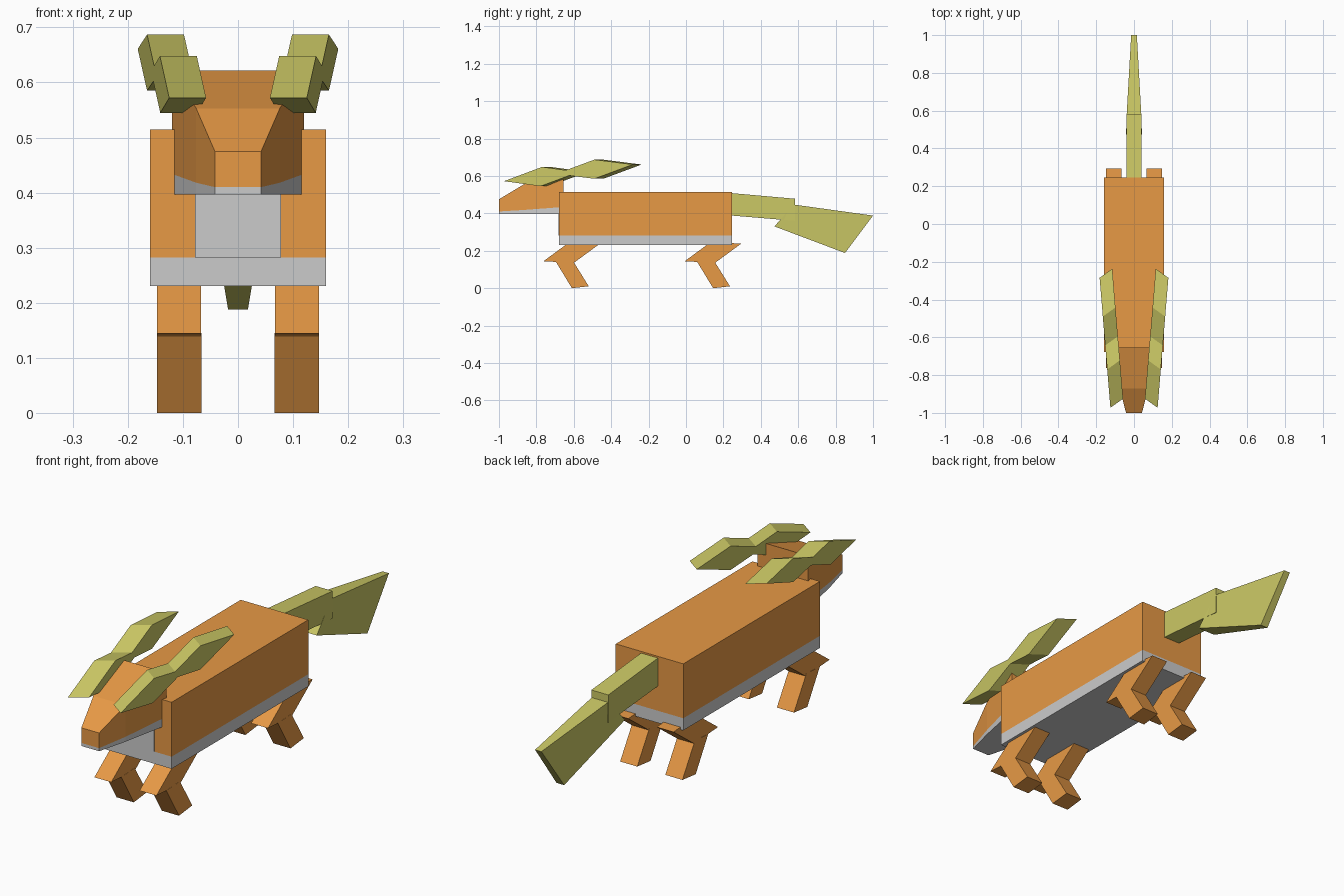
import bpy, bmesh

if "Cube" in bpy.data.objects:
    bpy.data.objects.remove(bpy.data.objects["Cube"])


def material(name, rgb):
    m = bpy.data.materials.new(name)
    m.diffuse_color = (*rgb, 1)
    m.use_nodes = True
    m.node_tree.nodes["Principled BSDF"].inputs["Base Color"].default_value = m.diffuse_color
    return m


FUR = material("orange_fur", (0.8, 0.32, 0.06))
LEAF = material("olive_leaf", (0.60, 0.58, 0.13))


def loft(name, rings, mat=None, mirror=False):
    """Skin a list of equal-length point rings and cap both ends."""
    bm = bmesh.new()
    vs = [[bm.verts.new(p) for p in ring] for ring in rings]
    n = len(rings[0])
    for a, b in zip(vs, vs[1:]):
        for i in range(n):
            j = (i + 1) % n
            bm.faces.new((a[i], a[j], b[j], b[i]))
    bm.faces.new(vs[0])
    bm.faces.new(vs[-1])
    bmesh.ops.recalc_face_normals(bm, faces=bm.faces)
    me = bpy.data.meshes.new(name)
    bm.to_mesh(me)
    bm.free()
    ob = bpy.data.objects.new(name, me)
    bpy.context.collection.objects.link(ob)
    if mat:
        me.materials.append(mat)
    if mirror:
        ob.modifiers.new("Mirror", 'MIRROR').use_mirror_merge = False
    return ob


def section(hw, y, z0, z1):
    """Rectangular cross-section across the body at a given y."""
    return [(-hw, y, z0), (hw, y, z0), (hw, y, z1), (-hw, y, z1)]


def extrude(name, profile, x0, x1, mat, mirror=False):
    """Extrude a (y, z) profile from x0 to x1."""
    return loft(name, [[(x, y, z) for y, z in profile] for x in (x0, x1)], mat, mirror)


# Torso, grey belly and grey chest panel
loft("torso", [section(0.16, y, 0.282, 0.515) for y in (-0.678, 0.247)], FUR)
loft("belly", [section(0.16, y, 0.23, 0.282) for y in (-0.678, 0.247)])
loft("chest_panel", [section(0.078, y, 0.282, 0.515) for y in (-0.681, -0.67)])

# Tapered head with grey jaw
loft("head", [section(0.042, -1.0, 0.41, 0.475),
              section(0.076, -0.87, 0.418, 0.553),
              section(0.12, -0.655, 0.434, 0.622)], FUR)
loft("jaw", [section(0.042, -1.0, 0.397, 0.41),
             section(0.076, -0.87, 0.397, 0.418),
             section(0.12, -0.655, 0.397, 0.434)])


# Leaf ears: slanted profile, inner side sheared backwards, splayed outwards
def ear(name, profile):
    rings = []
    for inset, shift in ((0, 0), (0.067, 0.048)):
        rings.append([(0.125 + 0.083 * (y + 0.973) - inset, y + shift, z)
                      for y, z in profile])
    loft(name, rings, LEAF, True)


ear("ear_leaf_front", [(-0.973, 0.572), (-0.77, 0.648), (-0.575, 0.621), (-0.778, 0.545)])
ear("ear_leaf_back", [(-0.695, 0.611), (-0.49, 0.687), (-0.285, 0.661), (-0.49, 0.585)])

# Legs: slanted thigh and shin, front and rear pairs
for part, dy in (("front", 0), ("rear", 0.755)):
    thigh = [(-0.762, 0.144), (-0.60, 0.135), (-0.46, 0.238), (-0.622, 0.247)]
    shin = [(-0.695, 0.14), (-0.61, 0.0), (-0.52, 0.01), (-0.604, 0.145)]
    extrude(part + "_thigh", [(y + dy, z) for y, z in thigh], 0.067, 0.147, FUR, True)
    extrude(part + "_shin", [(y + dy, z) for y, z in shin], 0.0665, 0.1475, FUR, True)

# Tail base and tapered tail tip
extrude("tail_base", [(0.245, 0.388), (0.583, 0.36), (0.583, 0.478), (0.245, 0.508)],
        -0.04, 0.04, LEAF)
tip = [(0.473, 0.33), (0.85, 0.188), (1.0, 0.388), (0.575, 0.447)]
half = [0.042, 0.018, 0.015, 0.039]
loft("tail_tip", [[(s * h, y, z) for (y, z), h in zip(tip, half)] for s in (-1, 1)], LEAF)
